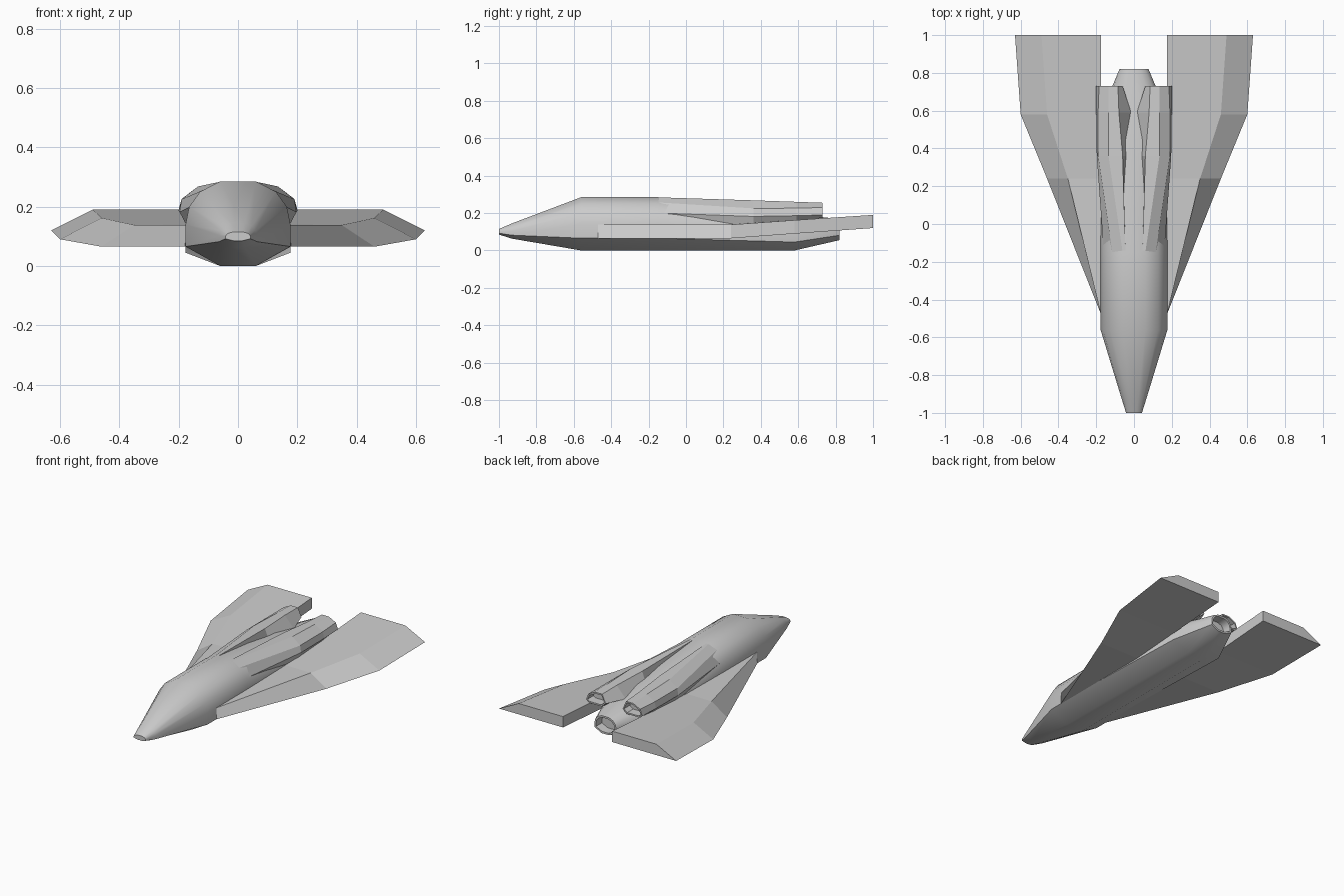
import bpy, bmesh
from mathutils import Vector

if "Cube" in bpy.data.objects:
    bpy.data.objects.remove(bpy.data.objects["Cube"])


def loft(name, sections, mirror=False, hollow=None, smooth=None):
    """Skin a list of (y, [(x, z), ...]) rings; optionally recess the rear cap."""
    bm = bmesh.new()
    rings = [[bm.verts.new((x, y, z)) for x, z in pts] for y, pts in sections]
    n = len(rings[0])
    for a, b in zip(rings, rings[1:]):
        for i in range(n):
            j = (i + 1) % n
            bm.faces.new((a[i], a[j], b[j], b[i]))
    bm.faces.new(rings[0][::-1])
    rear = bm.faces.new(rings[-1])
    bmesh.ops.recalc_face_normals(bm, faces=bm.faces[:])
    if hollow:
        rim, depth = hollow
        bmesh.ops.inset_individual(bm, faces=[rear], thickness=rim)
        new = bmesh.ops.extrude_discrete_faces(bm, faces=[rear])["faces"]
        bmesh.ops.translate(bm, verts=new[0].verts[:], vec=Vector((0, -depth, 0)))
    mesh = bpy.data.meshes.new(name)
    bm.to_mesh(mesh)
    bm.free()
    obj = bpy.data.objects.new(name, mesh)
    bpy.context.collection.objects.link(obj)
    if mirror:
        obj.modifiers.new("Mirror", "MIRROR").use_mirror_merge = False
    if smooth:
        bpy.ops.object.select_all(action="DESELECT")
        obj.select_set(True)
        bpy.context.view_layer.objects.active = obj
        bpy.ops.object.shade_smooth_by_angle(angle=smooth)
    return obj


# Fuselage: one half profile scaled to width, floor and roof at each station
HALF = [(.34, 0), (1, .23), (1, .49), (.93, .70), (.72, .88), (.34, 1)]


def hull(y, w, z0, z1):
    right = [(x * w, z0 + z * (z1 - z0)) for x, z in HALF]
    return y, right + [(-x, z) for x, z in reversed(right)]


loft("fuselage", [
    hull(-1.0, .042, .085, .115),
    hull(-.93, .064, .063, .145),
    hull(-.56, .177, 0, .285),
    hull(-.15, .177, 0, .285),
    hull(.58, .177, 0, .195),
    hull(.82, .077, .055, .168),
], hollow=(.012, .06), smooth=.55)

# Delta wings: inner bottom, outer edge, top ridge, inner top
loft("wing", [
    (-.47, [(.15, .065), (.178, .065), (.177, .138), (.15, .14)]),
    (.24, [(.15, .065), (.46, .065), (.35, .138), (.15, .14)]),
    (.58, [(.175, .09), (.60, .09), (.46, .162), (.175, .162)]),
    (1.0, [(.175, .12), (.63, .12), (.49, .19), (.175, .19)]),
], mirror=True)

# Engine pods on the back, rising out of the hull and open at the rear
loft("engine_pod", [
    (-.15, [(.043, .20), (.045, .284), (.06, .284), (.115, .257),
            (.16, .20), (.15, .15), (.10, .15)]),
    (.36, [(.03, .19), (.06, .268), (.135, .268), (.19, .225),
           (.197, .182), (.175, .14), (.09, .15)]),
    (.59, [(.015, .19), (.08, .26), (.135, .26), (.19, .226),
           (.20, .186), (.175, .155), (.09, .155)]),
    (.73, [(.06, .20), (.085, .255), (.135, .255), (.185, .23),
           (.20, .19), (.175, .175), (.09, .175)]),
], mirror=True, hollow=(.01, .06))
